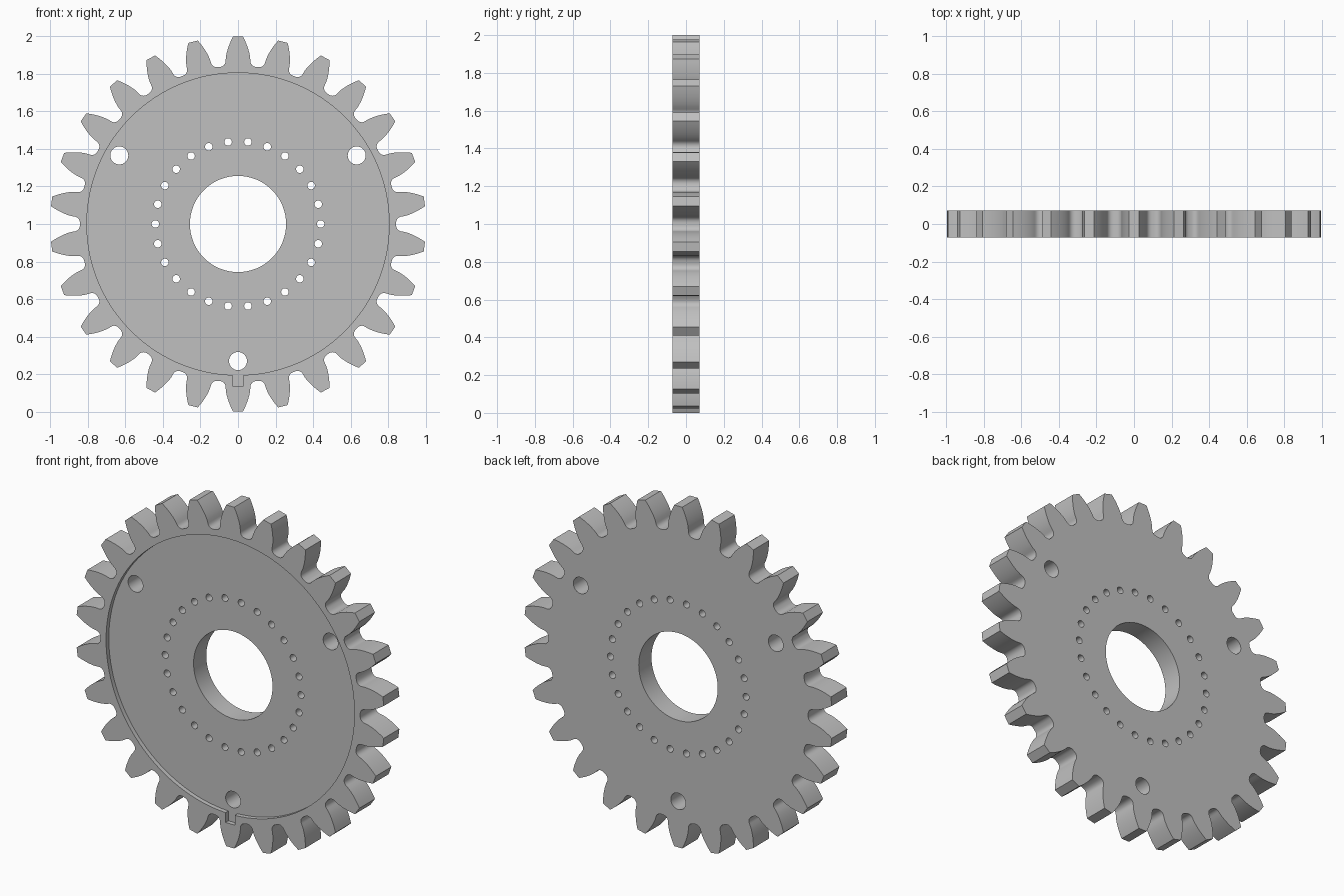
import bpy, bmesh
from math import pi, sin, cos, tan, acos, asin, radians, sqrt

cube = bpy.data.objects.get("Cube")
if cube:
    bpy.data.objects.remove(cube, do_unlink=True)

# Main dimensions
TEETH = 26
TIP, ROOT = 1.0, 0.842
PITCH = TIP * TEETH / (TEETH + 2)
BASE = PITCH * cos(radians(20))
BACK, FRONT, FLOOR = 0.072, -0.072, -0.046
RECESS, SLOT_HALF, SLOT_END = 0.805, 0.03, 0.862


def polar(r, a):
    return r * cos(a), r * sin(a)


def involute(a):
    return tan(a) - a


def circle(radius, n, dist=0.0, angle=0.0):
    cx, cz = polar(dist, angle)
    pts = [polar(radius, 2 * pi * i / n) for i in range(n)]
    return [(cx + x, cz + z) for x, z in pts]


def gear_outline():
    # One flank as (radius, half angle): root fillet, then involute
    centre = pi / (2 * TEETH) + involute(radians(20))
    f = BASE - ROOT
    flank = []
    for i in range(6):
        u = i * pi / 10
        flank.append((ROOT + f * (1 - cos(u)), centre + f / ROOT * (1 - sin(u))))
    for i in range(1, 9):
        r = BASE + (TIP - BASE) * i / 8
        flank.append((r, centre - involute(acos(BASE / r))))
    pts = []
    for k in range(TEETH):
        mid = pi / 2 + 2 * pi * k / TEETH
        pts += [polar(r, mid - h) for r, h in flank]
        pts += [polar(r, mid + h) for r, h in reversed(flank)]
    return pts


def recess_outline():
    # Round recess with a square key slot at the bottom
    gap = asin(SLOT_HALF / RECESS)
    n = 128
    pts = [polar(RECESS, -pi / 2 + gap + (2 * pi - 2 * gap) * i / n) for i in range(n + 1)]
    return pts + [(-SLOT_HALF, -SLOT_END), (SLOT_HALF, -SLOT_END)]


bm = bmesh.new()


def ring(pts, y):
    verts = [bm.verts.new((x, y, z + TIP)) for x, z in pts]
    return [(v, verts[(i + 1) % len(verts)]) for i, v in enumerate(verts)]


def wall(pts, y0, y1):
    # Side wall between two depths; returns both rim loops as edges
    lo, hi = ring(pts, y0), ring(pts, y1)
    for (a, b), (c, d) in zip(lo, hi):
        bm.faces.new((a, b, d, c))
    return [[bm.edges.get(pair) for pair in loop] for loop in (lo, hi)]


def cap(loops):
    edges = [e for loop in loops for e in loop]
    bmesh.ops.triangle_fill(bm, edges=edges, use_beauty=True, normal=(0, 1, 0))


# Toothed rim and recess wall
gear_front, gear_back = wall(gear_outline(), FRONT, BACK)
recess_front, recess_floor = wall(recess_outline(), FRONT, FLOOR)

# Bore, mounting holes and ring of small holes
holes = [circle(0.256, 96)]
holes += [circle(0.048, 32, 0.73, radians(a)) for a in (30, 150, 270)]
holes += [circle(0.02, 20, 0.44, 2 * pi * k / TEETH) for k in range(TEETH)]
rims = [wall(h, FLOOR, BACK) for h in holes]

# Flat faces: rim front, recess floor, back
cap([gear_front, recess_front])
cap([recess_floor] + [r[0] for r in rims])
cap([gear_back] + [r[1] for r in rims])
bmesh.ops.recalc_face_normals(bm, faces=bm.faces[:])

mesh = bpy.data.meshes.new("gear_wheel")
bm.to_mesh(mesh)
bm.free()
gear = bpy.data.objects.new("gear_wheel", mesh)
bpy.context.collection.objects.link(gear)

# Plain grey metal
grey = bpy.data.materials.new("light_grey")
grey.use_nodes = True
colour = (0.527, 0.527, 0.527, 1)
grey.diffuse_color = colour
grey.node_tree.nodes["Principled BSDF"].inputs["Base Color"].default_value = colour
mesh.materials.append(grey)

bpy.ops.object.select_all(action='DESELECT')
gear.select_set(True)
bpy.context.view_layer.objects.active = gear
bpy.ops.object.shade_smooth_by_angle(angle=radians(30))
